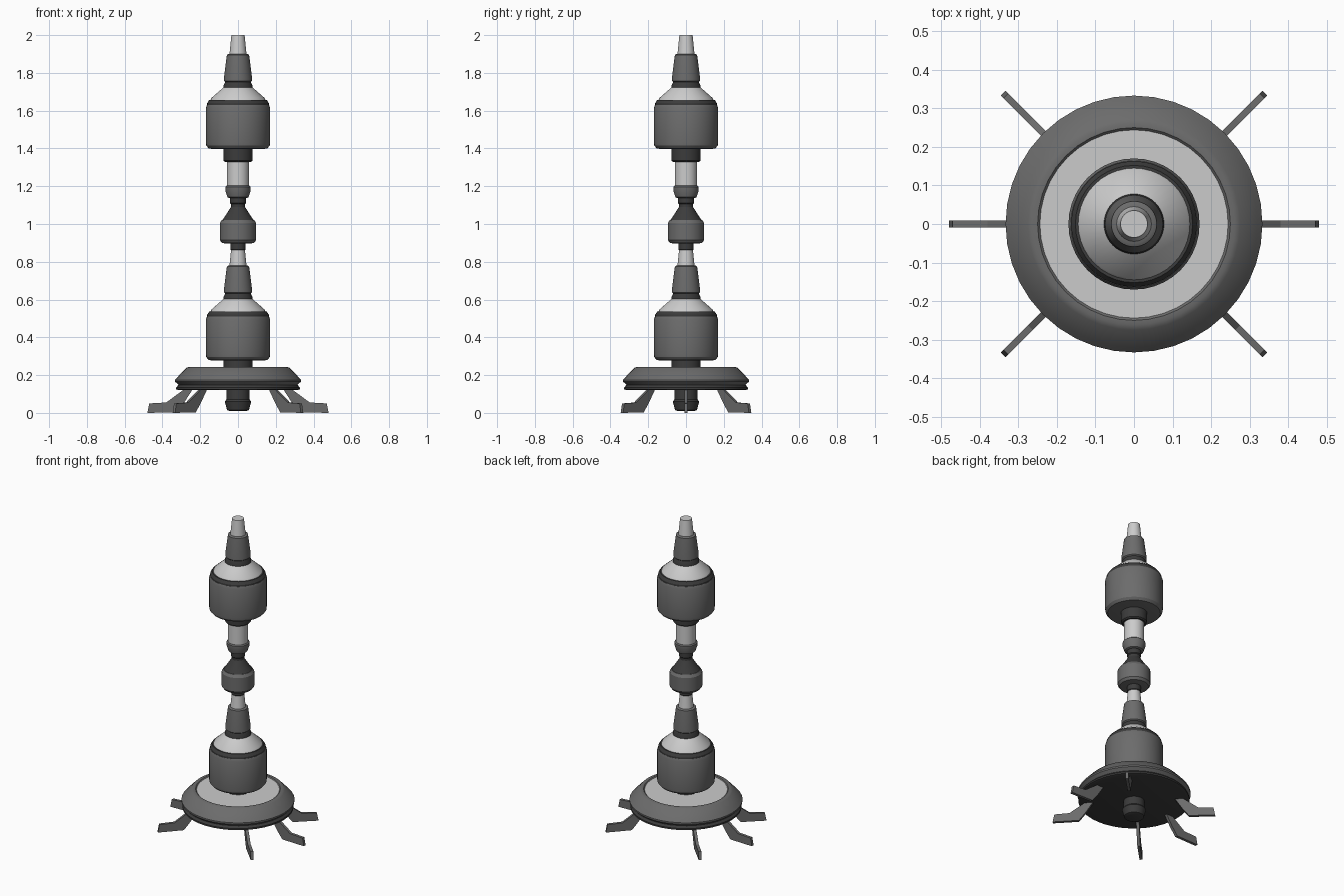
import bpy, bmesh, math
from mathutils import Matrix

if "Cube" in bpy.data.objects:
    bpy.data.objects.remove(bpy.data.objects["Cube"])

SIDES = 40


def grey(name, v):
    m = bpy.data.materials.new(name)
    m.diffuse_color = (v, v, v, 1)
    m.use_nodes = True
    m.node_tree.nodes["Principled BSDF"].inputs["Base Color"].default_value = m.diffuse_color
    return m


LIGHT, MID, DARK = grey("light", 0.6), grey("mid", 0.15), grey("dark", 0.045)


def finish(name, bm, mat, smooth):
    bmesh.ops.recalc_face_normals(bm, faces=bm.faces)
    me = bpy.data.meshes.new(name)
    bm.to_mesh(me)
    bm.free()
    me.materials.append(mat)
    ob = bpy.data.objects.new(name, me)
    bpy.context.collection.objects.link(ob)
    if smooth:
        bpy.ops.object.select_all(action='DESELECT')
        bpy.context.view_layer.objects.active = ob
        ob.select_set(True)
        bpy.ops.object.shade_smooth_by_angle(angle=math.radians(30))
    return ob


def turned(name, profile, mat, dz=0.0):
    """Closed solid of revolution from (radius, z) points."""
    bm = bmesh.new()
    rings = []
    for r, z in profile:
        rings.append([bm.verts.new((r * math.cos(2 * math.pi * i / SIDES),
                                    r * math.sin(2 * math.pi * i / SIDES), z + dz))
                      for i in range(SIDES)])
    for a, b in zip(rings, rings[1:]):
        for i in range(SIDES):
            j = (i + 1) % SIDES
            bm.faces.new((a[i], a[j], b[j], b[i]))
    bm.faces.new(rings[0])
    bm.faces.new(rings[-1])
    return finish(name, bm, mat, True)


# Base: hub, rim, rounded disc and light top plate
turned("base_hub", [(.045, .01), (.058, .015), (.07, .06), (.062, .07), (.062, .125)], DARK)
turned("base_rim", [(.312, .12), (.327, .125), (.327, .135), (.315, .148)], DARK)
turned("base_disc", [(.31, .145), (.333, .165), (.333, .175), (.32, .19),
                     (.275, .238), (.262, .243), (.25, .243), (.243, .236)], MID)
turned("base_plate", [(.244, .22), (.244, .238)], LIGHT)

# Large drum with cone and spire, used at the bottom and the top
for tag, dz in (("lower", 0.0), ("upper", 1.12)):
    turned(tag + "_drum", [(.14, .278), (.155, .28), (.168, .295), (.17, .31),
                           (.17, .495), (.164, .51)], MID, dz)
    turned(tag + "_drum_band", [(.163, .505), (.163, .52), (.152, .537), (.145, .537)], DARK, dz)
    turned(tag + "_drum_cone", [(.148, .53), (.14, .548), (.075, .605)], LIGHT, dz)
    turned(tag + "_collar", [(.078, .598), (.078, .61), (.064, .64)], DARK, dz)
    turned(tag + "_sleeve", [(.062, .628), (.075, .638), (.075, .65), (.059, .775), (.05, .78)], MID, dz)
    turned(tag + "_spire_tip", [(.046, .77), (.035, .88)], LIGHT, dz)

# Necks below the drums
turned("lower_neck", [(.077, .235), (.077, .282)], DARK)
turned("upper_neck", [(.068, 1.328), (.076, 1.335), (.078, 1.40)], DARK)

# Middle spindle
turned("spindle_neck", [(.036, .86), (.04, .865), (.04, .905)], DARK)
turned("spindle_drum", [(.075, .898), (.085, .90), (.096, .915), (.096, 1.005), (.085, 1.022)], MID)
turned("spindle_cone", [(.085, 1.018), (.076, 1.03), (.037, 1.09), (.037, 1.105),
                        (.042, 1.11), (.042, 1.14)], DARK)
turned("spindle_cup", [(.048, 1.138), (.056, 1.142), (.067, 1.175), (.067, 1.197), (.06, 1.203)], MID)
turned("spindle_column", [(.059, 1.19), (.059, 1.335)], LIGHT)

# Six flat bent feet
foot = [(.48, 0), (.47, .05), (.38, .055), (.285, .125), (.24, .125), (.285, .055), (.325, .003)]
for n, ang in enumerate((0, 45, 135, 180, 225, 315)):
    bm = bmesh.new()
    face = bm.faces.new([bm.verts.new((r, -.009, z)) for r, z in foot])
    ext = bmesh.ops.extrude_face_region(bm, geom=[face])
    bmesh.ops.translate(bm, vec=(0, .018, 0),
                        verts=[g for g in ext["geom"] if isinstance(g, bmesh.types.BMVert)])
    bm.transform(Matrix.Rotation(math.radians(ang), 4, 'Z'))
    finish("foot_%d" % n, bm, MID, False)
